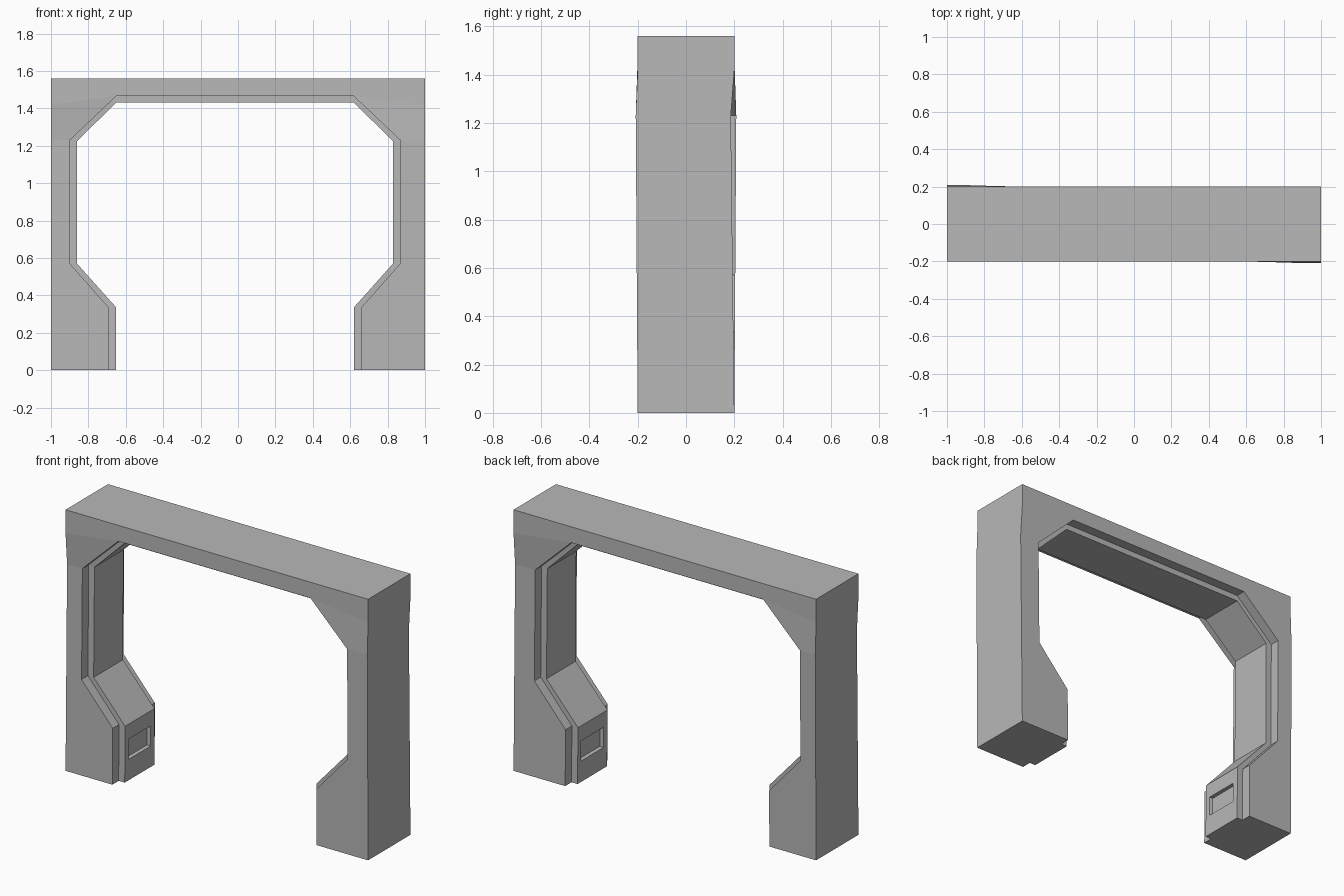
import bpy
import bmesh

cube = bpy.data.objects.get("Cube")
if cube:
    bpy.data.objects.remove(cube, do_unlink=True)

grey = bpy.data.materials.new("grey")
grey.use_nodes = True
colour = (0.48, 0.48, 0.48, 1)
grey.diffuse_color = colour
grey.node_tree.nodes["Principled BSDF"].inputs["Base Color"].default_value = colour

OPENING_X = -0.016   # the opening sits slightly off centre
HALF_DEPTH, LINER_DEPTH = 0.2, 0.14
HEIGHT, KNEE_Z, SHOULDER_Z = 1.56, 1.23, 1.42

# One side of the arch, bottom to top: outer z, rim (half width, z), liner (half width, z)
SIDE = [
    (0, (0.675, 0), (0.635, 0)),
    (0.335, (0.675, 0.335), (0.635, 0.335)),
    (0.57, (0.883, 0.57), (0.845, 0.57)),
    (KNEE_Z, (0.883, KNEE_Z), (0.845, 1.225)),
    (SHOULDER_Z, (0.635, 1.465), (0.635, 1.43)),
    (HEIGHT, (0.635, 1.465), (0.635, 1.43)),
]


def skew(x, y, z):
    """Shift each pillar a little along y, most at the knee."""
    amount = 0.008 if x * y < 0 else 0.0145
    if z <= KNEE_Z:
        weight = z / KNEE_Z
    else:
        weight = max(0, (SHOULDER_Z - 0.02 - z) / (SHOULDER_Z - 0.02 - KNEE_Z))
    return (x, y - (1 if x > 0 else -1) * amount * weight, z)


def section(bm, side, station):
    """Cross-section: outer wall, stepped rim, liner, stepped rim, outer wall."""
    outer_z, rim, liner = station
    outer = (side, outer_z)
    rim = (OPENING_X + side * rim[0], rim[1])
    liner = (OPENING_X + side * liner[0], liner[1])
    front = [(outer, HALF_DEPTH), (rim, HALF_DEPTH), (rim, LINER_DEPTH), (liner, LINER_DEPTH)]
    loop = [(p, -y) for p, y in front] + list(reversed(front))
    return [bm.verts.new(skew(p[0], y, p[1])) for p, y in loop]


# Arch frame lofted from the left foot over the top to the right foot
bm = bmesh.new()
rings = [section(bm, -1, s) for s in SIDE] + [section(bm, 1, s) for s in reversed(SIDE)]
foot_panels = []
for i, (a, b) in enumerate(zip(rings, rings[1:])):
    for k in range(len(a)):
        n = (k + 1) % len(a)
        face = bm.faces.new((a[k], a[n], b[n], b[k]))
        if k == 3 and i in (0, len(rings) - 2):
            foot_panels.append(face)
bm.faces.new(rings[0])
bm.faces.new(rings[-1])
bmesh.ops.recalc_face_normals(bm, faces=bm.faces)

# Recessed panel on the inner face of each foot
for face in foot_panels:
    bmesh.ops.inset_individual(bm, faces=[face], thickness=0.03)
    for v in face.verts:
        v.co.y = 0.105 if v.co.y > 0 else -0.105
        v.co.z = 0.245 if v.co.z > 0.17 else 0.125
    bmesh.ops.inset_individual(bm, faces=[face], thickness=0.005, depth=-0.02)

bmesh.ops.remove_doubles(bm, verts=bm.verts, dist=0.0005)
bmesh.ops.recalc_face_normals(bm, faces=bm.faces)

mesh = bpy.data.meshes.new("arch_frame")
bm.to_mesh(mesh)
bm.free()
mesh.materials.append(grey)
bpy.context.collection.objects.link(bpy.data.objects.new("arch_frame", mesh))
